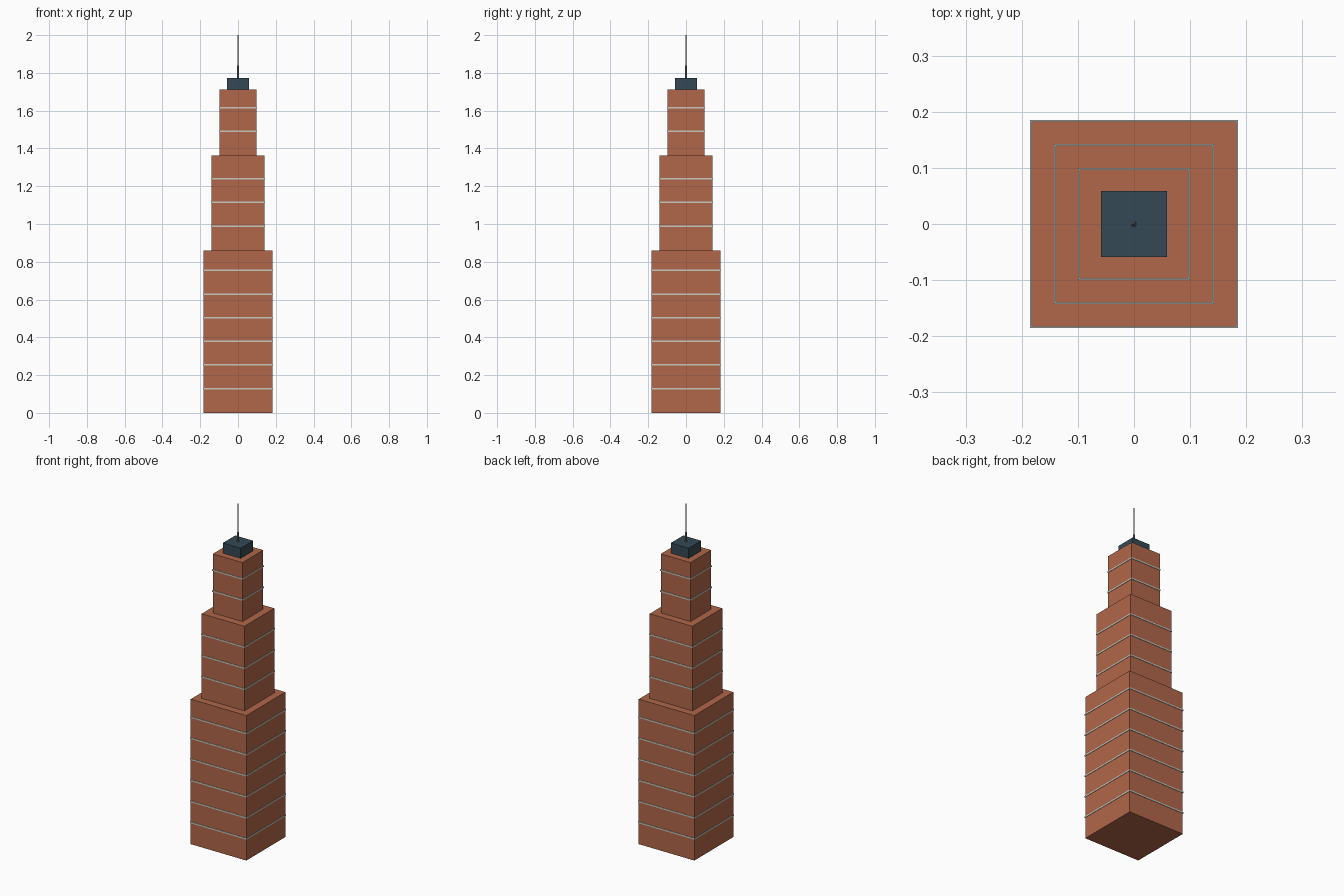
import bpy

if "Cube" in bpy.data.objects:
    bpy.data.objects.remove(bpy.data.objects["Cube"])


def material(name, color):
    m = bpy.data.materials.new(name)
    m.diffuse_color = (*color, 1)
    m.use_nodes = True
    m.node_tree.nodes["Principled BSDF"].inputs["Base Color"].default_value = m.diffuse_color
    return m


brick = material("brick", (0.44, 0.135, 0.067))
stone = material("pale_stone", (0.60, 0.60, 0.55))
slate = material("slate", (0.034, 0.066, 0.09))
metal = material("metal", (0.20, 0.21, 0.24))


def block(name, half, z0, z1, mat):
    """Square block, centred on the z axis, from z0 to z1."""
    bpy.ops.mesh.primitive_cube_add(size=1, location=(0, 0, (z0 + z1) / 2))
    ob = bpy.context.object
    ob.name = name
    ob.scale = (2 * half, 2 * half, z1 - z0)
    bpy.ops.object.transform_apply(location=False, rotation=False, scale=True)
    ob.data.materials.append(mat)
    return ob


# Stepped tiers, each wrapped by evenly spaced thin ledges
STEP = 0.125
tiers = [
    ("lower", 0.1825, 0.0, 0.86, 6),
    ("middle", 0.14, 0.86, 1.362, 3),
    ("upper", 0.097, 1.362, 1.712, 2),
]
for name, half, z0, z1, count in tiers:
    block(name + "_tier", half, z0, z1, brick)
    for k in range(1, count + 1):
        z = z0 + STEP * k + 0.004
        block(f"{name}_ledge_{k}", half + 0.0025, z - 0.004, z + 0.004, stone)

# Rooftop penthouse
block("penthouse", 0.0585, 1.712, 1.772, slate)

# Tapered mast
bpy.ops.mesh.primitive_cone_add(vertices=8, radius1=0.005, radius2=0.0015,
                                depth=0.228, location=(0, 0, 1.886))
mast = bpy.context.object
mast.name = "mast"
mast.data.materials.append(metal)
